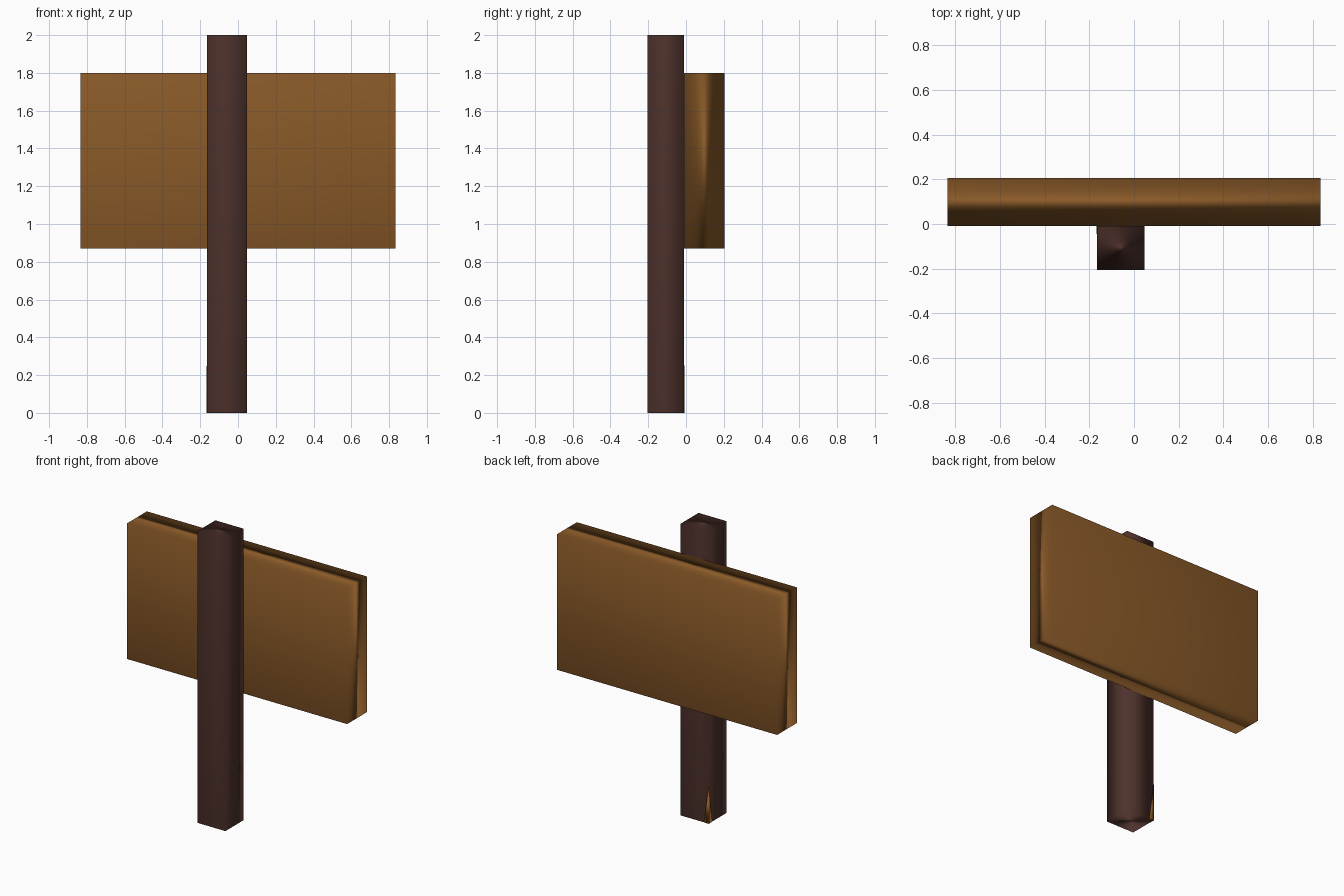
import bpy
import bmesh
from mathutils import Vector

if "Cube" in bpy.data.objects:
    bpy.data.objects.remove(bpy.data.objects["Cube"], do_unlink=True)


def material(name, color):
    mat = bpy.data.materials.new(name)
    mat.use_nodes = True
    mat.diffuse_color = color
    bsdf = next(n for n in mat.node_tree.nodes if n.type == "BSDF_PRINCIPLED")
    bsdf.inputs["Base Color"].default_value = color
    bsdf.inputs["Roughness"].default_value = 0.8
    return mat


def add_object(name, bm, mat):
    mesh = bpy.data.meshes.new(name)
    bmesh.ops.recalc_face_normals(bm, faces=bm.faces)
    for face in bm.faces:
        face.smooth = True
    bm.to_mesh(mesh)
    bm.free()
    mesh.materials.append(mat)
    obj = bpy.data.objects.new(name, mesh)
    bpy.context.collection.objects.link(obj)
    return obj


def soft_box(name, low, high, mat):
    """Square-edged box shaded softly, its normals led by the largest faces."""
    low, high = Vector(low), Vector(high)
    bm = bmesh.new()
    bmesh.ops.create_cube(bm, size=1)
    bmesh.ops.scale(bm, vec=high - low, verts=bm.verts)
    bmesh.ops.translate(bm, vec=(low + high) / 2, verts=bm.verts)
    obj = add_object(name, bm, mat)
    mod = obj.modifiers.new("soft_normals", "WEIGHTED_NORMAL")
    mod.mode = "FACE_AREA"
    mod.weight = 50
    mod.keep_sharp = False
    return obj


board_brown = material("warm wood brown", (0.25, 0.1, 0.021, 1))
post_brown = material("dark wood brown", (0.076, 0.031, 0.024, 1))

# Upright post and the board behind it
soft_box("post", (-0.165, -0.205, 0), (0.048, -0.01, 2), post_brown)
soft_box("sign_board", (-0.835, -0.01, 0.87), (0.835, 0.205, 1.8), board_brown)

# Thin light splinter wrapped round the foot of one rear post corner
bm = bmesh.new()
x, y = -0.167, -0.008
tip, corner, back, side = [bm.verts.new(p) for p in (
    (x, y, 0.26), (x, y, 0), (x + 0.036, y, 0), (x, y - 0.036, 0))]
bm.faces.new((tip, back, corner))
bm.faces.new((tip, corner, side))
bm.faces.new((tip, side, back))
bm.faces.new((corner, back, side))
add_object("post_splinter", bm, board_brown)
